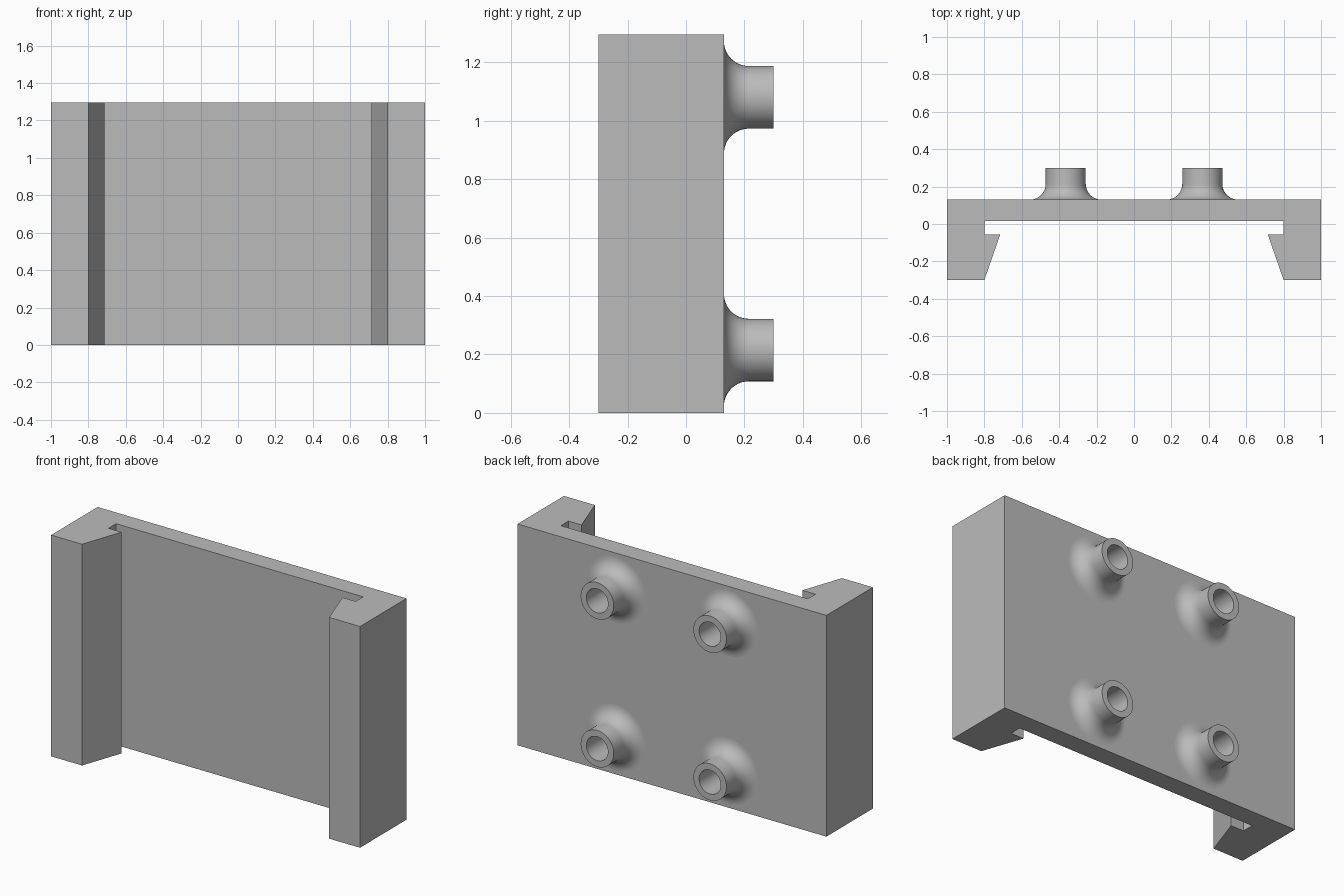
import bpy, bmesh, math
from mathutils import Matrix

cube = bpy.data.objects.get("Cube")
if cube:
    bpy.data.objects.remove(cube, do_unlink=True)

HEIGHT = 1.295
BACK = 0.13      # rear face of the plate
END = 0.30       # tip of the standoffs

grey = bpy.data.materials.new("mid grey")
grey.use_nodes = True
colour = (0.5, 0.5, 0.5, 1)
grey.diffuse_color = colour
grey.node_tree.nodes["Principled BSDF"].inputs["Base Color"].default_value = colour


def make_object(name, bm):
    bmesh.ops.recalc_face_normals(bm, faces=bm.faces)
    mesh = bpy.data.meshes.new(name)
    bm.to_mesh(mesh)
    bm.free()
    mesh.materials.append(grey)
    obj = bpy.data.objects.new(name, mesh)
    bpy.context.collection.objects.link(obj)
    return obj


# Clip bracket: mirrored channel profile with hooked lips, extruded upward
half = [(1, BACK), (1, -0.30), (0.80, -0.30), (0.715, -0.055),
        (0.80, -0.055), (0.80, 0.015)]
outline = half + [(-x, y) for x, y in reversed(half)]
bm = bmesh.new()
base = bm.faces.new([bm.verts.new((x, y, 0)) for x, y in outline])
top = bmesh.ops.extrude_face_region(bm, geom=[base])
bmesh.ops.translate(bm, vec=(0, 0, HEIGHT),
                    verts=[g for g in top["geom"] if isinstance(g, bmesh.types.BMVert)])
make_object("clip_bracket", bm)

# Standoff profile as (radius, y): flared foot, straight barrel, blind bore
RADIUS, BORE, FILLET = 0.107, 0.07, 0.085
profile = []
for i in range(13):
    a = math.pi / 2 * i / 12
    profile.append((RADIUS + FILLET * (1 - math.sin(a)),
                    BACK + FILLET * (1 - math.cos(a))))
profile += [(RADIUS, END), (BORE, END), (BORE, BACK + 0.001), (0, BACK + 0.001)]


def standoff(name, x, z):
    bm = bmesh.new()
    verts = [bm.verts.new((r, y, 0)) for r, y in profile]
    edges = [bm.edges.new(pair) for pair in zip(verts, verts[1:])]
    bmesh.ops.spin(bm, geom=verts + edges, cent=(0, 0, 0), axis=(0, 1, 0),
                   angle=math.tau, steps=48)
    bmesh.ops.remove_doubles(bm, verts=bm.verts, dist=0.0001)
    bmesh.ops.transform(bm, matrix=Matrix.Translation((x, 0, z)), verts=bm.verts)
    obj = make_object(name, bm)
    # an open surface: make sure the barrel faces outward
    tip = max(obj.data.polygons, key=lambda p: p.center.y)
    if tip.normal.y < 0:
        obj.data.flip_normals()
    bpy.ops.object.select_all(action='DESELECT')
    obj.select_set(True)
    bpy.context.view_layer.objects.active = obj
    bpy.ops.object.shade_smooth_by_angle(angle=math.radians(35))


for side, x in (("left", 0.365), ("right", -0.365)):
    for level, z in (("upper", 1.08), ("lower", 0.215)):
        standoff(f"{level}_{side}_standoff", x, z)
